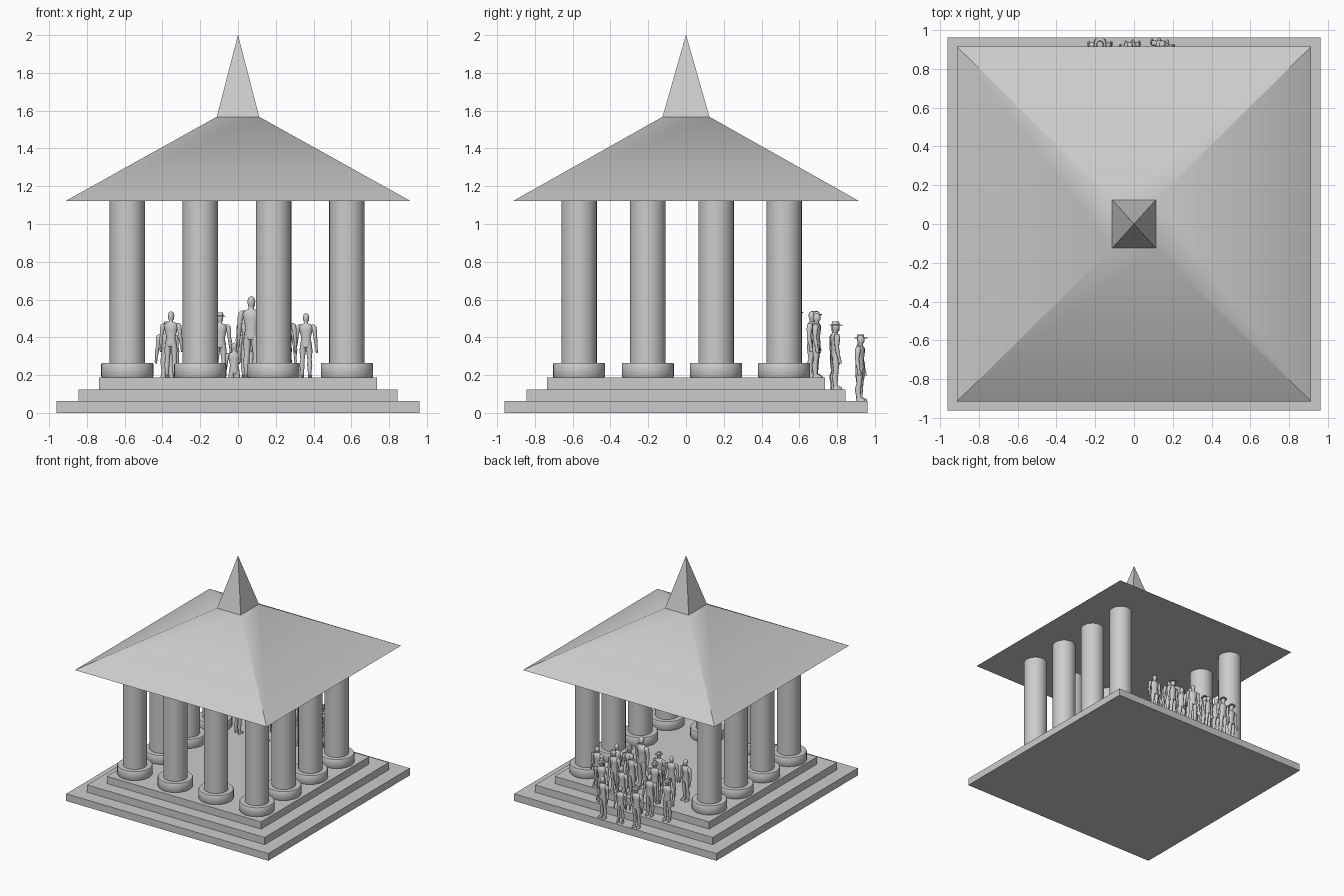
import bpy, bmesh, math
from mathutils import Vector, Matrix


def finish(name, bm, angle=35):
    """Turn a bmesh into a named object, smooth below the given angle."""
    bmesh.ops.recalc_face_normals(bm, faces=bm.faces)
    me = bpy.data.meshes.new(name)
    bm.to_mesh(me)
    bm.free()
    me.polygons.foreach_set("use_smooth", [True] * len(me.polygons))
    me.set_sharp_from_angle(angle=math.radians(angle))
    return place(name, me)


def place(name, me, loc=(0, 0, 0), turn=0, scale=(1, 1, 1)):
    ob = bpy.data.objects.new(name, me)
    ob.location, ob.scale = loc, scale
    ob.rotation_euler.z = turn
    bpy.context.collection.objects.link(ob)
    return ob


def loft(bm, rings, n=12, offset=0.0):
    """Skin elliptical rings given as (x, y, z, rx, ry) and cap both ends."""
    loops = []
    for x, y, z, rx, ry in rings:
        angles = [2 * math.pi * i / n + offset for i in range(n)]
        loops.append([bm.verts.new((x + rx * math.cos(a), y + ry * math.sin(a), z))
                      for a in angles])
    for a, b in zip(loops, loops[1:]):
        for i in range(n):
            j = (i + 1) % n
            bm.faces.new((a[i], a[j], b[j], b[i]))
    bm.faces.new(loops[0][::-1])
    bm.faces.new(loops[-1])


def square_block(name, levels):
    """Square-plan solid from (half_x, half_y, z) levels."""
    bm = bmesh.new()
    r = math.sqrt(2)
    loft(bm, [(0, 0, z, hx * r, hy * r) for hx, hy, z in levels], 4, math.pi / 4)
    return finish(name, bm)


# Stepped platform
for i, (half, z0, z1) in enumerate([(0.962, 0, 0.062), (0.845, 0.062, 0.125),
                                    (0.735, 0.125, 0.187)]):
    square_block(f"platform_step_{i + 1}", [(half, half, z0), (half, half, z1)])

# Roof and spire
square_block("roof", [(0.913, 0.915, 1.122), (0.113, 0.125, 1.567)])
square_block("spire", [(0.113, 0.125, 1.565), (0.0005, 0.0005, 2.0)])

# Columns around the edge, with the middle of the back left open
bm = bmesh.new()
loft(bm, [(0, 0, 0.187, 0.134, 0.134), (0, 0, 0.193, 0.138, 0.138),
          (0, 0, 0.258, 0.138, 0.138), (0, 0, 0.264, 0.134, 0.134)], 32)
loft(bm, [(0, 0, 0.264, 0.094, 0.094), (0, 0, 1.122, 0.094, 0.094)], 32)
column = finish("column", bm)
xs = (-0.586, -0.2, 0.188, 0.577)
ys = (-0.566, -0.202, 0.159, 0.519)
spots = [(x, y) for x in xs for y in ys
         if y == ys[0] or x in (xs[0], xs[3])]
column.location = (*spots[0], 0)
for x, y in spots[1:]:
    place("column", column.data, (x, y, 0))


def make_person(name, hat):
    """Standing figure one unit tall, facing +y."""
    bm = bmesh.new()
    # Torso, neck and head
    loft(bm, [(0, 0, 0.47, 0.075, 0.06), (0, 0, 0.52, 0.092, 0.066),
              (0, 0, 0.61, 0.072, 0.052), (0, 0, 0.72, 0.098, 0.068),
              (0, 0, 0.79, 0.112, 0.068), (0, -0.005, 0.825, 0.08, 0.05),
              (0, 0, 0.845, 0.033, 0.035), (0, 0.005, 0.87, 0.033, 0.038),
              (0, 0.01, 0.885, 0.043, 0.05), (0, 0.01, 0.94, 0.05, 0.058),
              (0, 0.005, 0.98, 0.038, 0.045), (0, 0.005, 1.0, 0.012, 0.015)])
    for s in (-1, 1):
        # Legs and feet
        loft(bm, [(s * 0.06, 0.02, 0.0, 0.03, 0.075), (s * 0.06, 0.02, 0.025, 0.03, 0.07),
                  (s * 0.058, -0.012, 0.06, 0.025, 0.032),
                  (s * 0.06, -0.018, 0.19, 0.04, 0.047),
                  (s * 0.055, 0, 0.28, 0.033, 0.037),
                  (s * 0.052, 0, 0.42, 0.05, 0.057), (s * 0.045, 0, 0.51, 0.045, 0.058)], 10)
        # Arms and hands
        loft(bm, [(s * 0.165, 0.035, 0.385, 0.014, 0.02), (s * 0.165, 0.03, 0.42, 0.02, 0.03),
                  (s * 0.16, 0.02, 0.47, 0.017, 0.02),
                  (s * 0.153, 0, 0.57, 0.031, 0.035), (s * 0.145, -0.01, 0.63, 0.026, 0.03),
                  (s * 0.135, -0.005, 0.73, 0.037, 0.042),
                  (s * 0.122, 0, 0.8, 0.038, 0.045), (s * 0.105, 0, 0.825, 0.02, 0.025)], 10)
    if hat:
        # Brimmed hat
        loft(bm, [(0, 0.015, 0.95, 0.085, 0.1), (0, 0.015, 0.96, 0.085, 0.1),
                  (0, 0.005, 0.965, 0.055, 0.06), (0, 0.005, 1.01, 0.045, 0.05)], 14)
    return finish(name, bm, 50)


# Crowd on the back steps: x, y, floor, height
crowd = [(-0.175, 0.922, 0.062, 0.35), (-0.02, 0.918, 0.062, 0.31),
         (0.145, 0.922, 0.062, 0.35),
         (-0.375, 0.79, 0.125, 0.355), (-0.21, 0.79, 0.125, 0.35),
         (0.06, 0.785, 0.125, 0.35), (0.25, 0.79, 0.125, 0.355),
         (0.36, 0.69, 0.187, 0.34), (0.2, 0.69, 0.187, 0.35),
         (-0.18, 0.68, 0.187, 0.35), (0.05, 0.665, 0.187, 0.35),
         (0.25, 0.58, 0.187, 0.35), (0.13, 0.58, 0.187, 0.36),
         (-0.355, 0.51, 0.187, 0.35), (-0.22, 0.51, 0.187, 0.34),
         (-0.095, 0.5, 0.187, 0.34), (0.07, 0.5, 0.187, 0.43)]
people = [make_person("person", False), make_person("person_with_hat", True)]
for i, (x, y, z, h) in enumerate(crowd):
    kind = people[i % 3 == 0]
    place(kind.name.split(".")[0], kind.data, (x, y, z), 0.25 * math.sin(i * 2.3), (h, h, h))
for ob in people:
    bpy.data.objects.remove(ob)
